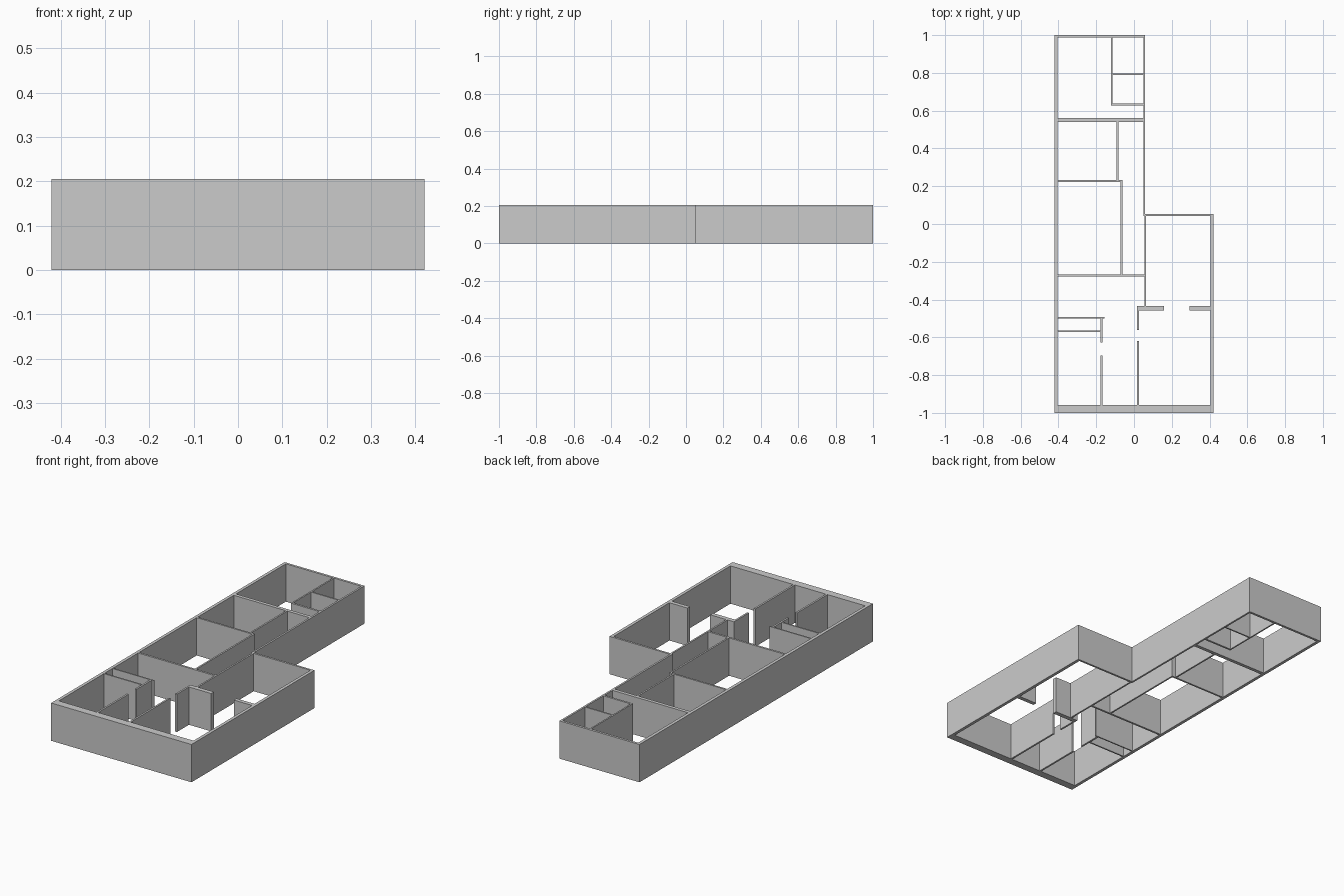
import bpy, bmesh

if "Cube" in bpy.data.objects:
    bpy.data.objects.remove(bpy.data.objects["Cube"])

H = 0.205


def finish(name, bm):
    bmesh.ops.recalc_face_normals(bm, faces=bm.faces)
    mesh = bpy.data.meshes.new(name)
    bm.to_mesh(mesh)
    bm.free()
    obj = bpy.data.objects.new(name, mesh)
    bpy.context.collection.objects.link(obj)


def wall(name, x0, x1, y0, y1):
    """Full-height upright wall covering a rectangle of the plan."""
    bm = bmesh.new()
    bmesh.ops.create_cube(bm, size=1)
    for v in bm.verts:
        v.co = (x0 if v.co.x < 0 else x1, y0 if v.co.y < 0 else y1, 0 if v.co.z < 0 else H)
    finish(name, bm)


# Outer shell: L-shaped ring between outer and inner outline
outer = [(-.421, -1), (.421, -1), (.421, .054), (.059, .054), (.059, 1), (-.421, 1)]
inner = [(-.404, -.958), (.404, -.958), (.404, .043), (.049, .043), (.049, .987), (-.404, .987)]
bm = bmesh.new()
rings = [[bm.verts.new((x, y, z)) for x, y in pts]
         for pts, z in ((outer, 0), (outer, H), (inner, H), (inner, 0))]
for k in range(4):
    a, b = rings[k], rings[(k + 1) % 4]
    for i in range(6):
        j = (i + 1) % 6
        bm.faces.new((a[i], a[j], b[j], b[i]))
finish("outer_walls", bm)

L, R = -.404, .049   # inner faces of the long wing
# Rear room and its small closets
wall("rear_cross_wall", L, R, .541, .560)
wall("closet_side_wall", -.122, -.114, .627, .987)
wall("closet_divider", -.114, R, .789, .797)
wall("closet_front_wall", -.114, R, .627, .638)
# Middle rooms and corridor
wall("upper_corridor_wall", -.092, -.083, .233, .541)
wall("middle_cross_wall", L, -.062, .223, .233)
wall("lower_corridor_wall", -.071, -.062, -.268, .223)
wall("lower_cross_wall", L, .055, -.279, -.268)
wall("wing_divider", .055, .064, -.435, .043)
# Front hall: door piers and partitions
wall("left_opening_pier", .017, .160, -.459, -.435)
wall("right_opening_pier", .295, .404, -.457, -.435)
wall("hall_right_upper", .017, .027, -.562, -.459)
wall("hall_right_lower", .017, .027, -.958, -.619)
wall("cupboard_rear_wall", L, -.155, -.499, -.492)
wall("cupboard_front_wall", L, -.178, -.572, -.564)
wall("hall_left_upper", -.178, -.168, -.628, -.499)
wall("hall_left_lower", -.178, -.168, -.958, -.697)
